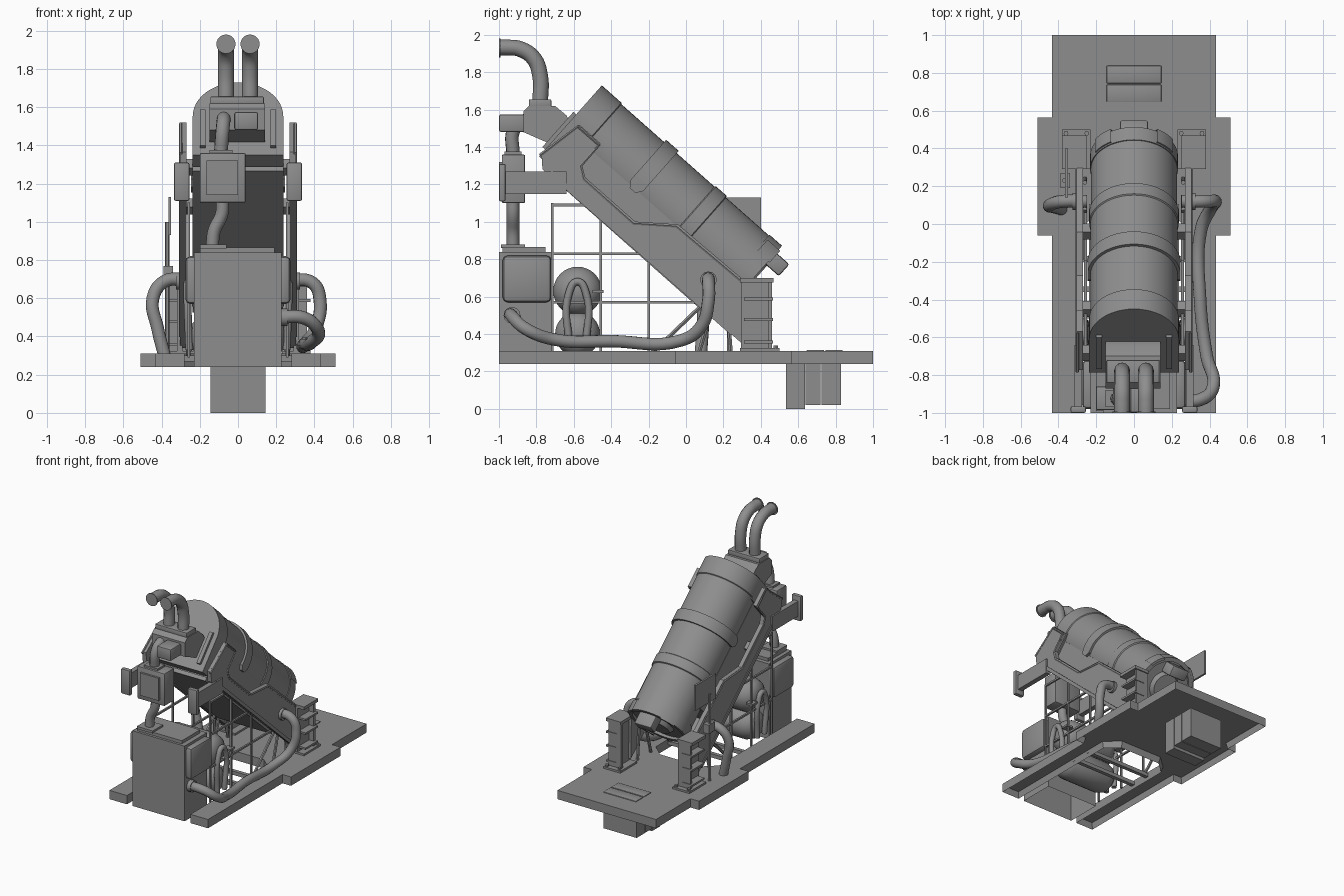
import bpy, bmesh, math
from mathutils import Matrix, Vector

cube = bpy.data.objects.get("Cube")
if cube:
    bpy.data.objects.remove(cube)

grey = bpy.data.materials.new("plain_grey")
grey.use_nodes = True
colour = (0.27, 0.27, 0.27, 1)
grey.diffuse_color = colour
grey.node_tree.nodes["Principled BSDF"].inputs["Base Color"].default_value = colour

FLAT = Matrix.Identity(4)
# Drum frame: local y runs down the drum axis, local z points away from it
TILT = Matrix.Translation((0, -0.607, 1.552)) @ Matrix.Rotation(math.radians(-41.5), 4, 'X')
SIDES = (("left", 1), ("right", -1))


def finish(name, bm, m=FLAT, bevel=0):
    if bevel:
        bmesh.ops.bevel(bm, geom=bm.edges[:], offset=bevel, segments=2, affect='EDGES', profile=0.5)
    bm.transform(m)
    bmesh.ops.recalc_face_normals(bm, faces=bm.faces)
    me = bpy.data.meshes.new(name)
    bm.to_mesh(me)
    bm.free()
    add_mesh(name, me)


def add_mesh(name, me):
    me.materials.clear()
    me.materials.append(grey)
    for p in me.polygons:
        p.use_smooth = True
    me.set_sharp_from_angle(angle=math.radians(32))
    bpy.context.collection.objects.link(bpy.data.objects.new(name, me))


def box(name, xs, ys, zs, m=FLAT, bevel=0):
    bm = bmesh.new()
    bmesh.ops.create_cube(bm, size=1)
    for v in bm.verts:
        v.co = [(r[0] + r[1]) / 2 + c * abs(r[1] - r[0]) for r, c in zip((xs, ys, zs), v.co)]
    finish(name, bm, m, bevel)


def prism(name, pts, lo, hi, axis='X', m=FLAT, hollow=0):
    """Extrude a 2D outline along x (points are y,z) or z (points are x,y)."""
    bm = bmesh.new()
    place = (lambda a, b: (lo, a, b)) if axis == 'X' else (lambda a, b: (a, b, lo))
    base = bm.faces.new([bm.verts.new(place(*p)) for p in pts])
    step = Vector((hi - lo, 0, 0) if axis == 'X' else (0, 0, hi - lo))
    out = bmesh.ops.extrude_face_region(bm, geom=[base], use_keep_orig=True)
    bmesh.ops.translate(bm, vec=step, verts=[g for g in out["geom"] if isinstance(g, bmesh.types.BMVert)])
    bmesh.ops.recalc_face_normals(bm, faces=bm.faces)
    if hollow:
        bmesh.ops.inset_region(bm, faces=[base], thickness=0.015)
        bmesh.ops.translate(bm, vec=(0, 0, hollow), verts=base.verts[:])
    finish(name, bm, m)


def lathe(name, profile, m, steps=48, start=0, sweep=math.tau):
    """Spin (along, radius) points about local y."""
    bm = bmesh.new()
    vs = [bm.verts.new((r, a, 0)) for a, r in profile]
    es = [bm.edges.new(p) for p in zip(vs, vs[1:])]
    bmesh.ops.rotate(bm, verts=vs, matrix=Matrix.Rotation(start, 3, 'Y'))
    bmesh.ops.spin(bm, geom=vs + es, axis=(0, 1, 0), cent=(0, 0, 0), angle=sweep, steps=steps)
    bmesh.ops.remove_doubles(bm, verts=bm.verts, dist=1e-4)
    finish(name, bm, m)


def tube(name, pts, r, m=FLAT, smooth=True):
    cu = bpy.data.curves.new(name, 'CURVE')
    cu.dimensions, cu.bevel_depth, cu.bevel_resolution = '3D', r, 4 if smooth else 1
    cu.use_fill_caps, cu.resolution_u = True, 8
    sp = cu.splines.new('BEZIER' if smooth else 'POLY')
    target = sp.bezier_points if smooth else sp.points
    target.add(len(pts) - 1)
    for p, co in zip(target, pts):
        if smooth:
            p.co = co
            p.handle_left_type = p.handle_right_type = 'AUTO'
        else:
            p.co = (*co, 1)
    ob = bpy.data.objects.new(name, cu)
    bpy.context.collection.objects.link(ob)
    bpy.context.view_layer.update()
    me = bpy.data.meshes.new_from_object(ob.evaluated_get(bpy.context.evaluated_depsgraph_get()))
    bpy.data.objects.remove(ob)
    me.transform(m)
    add_mesh(name, me)


# Base deck: hollow slab with side tabs and an open front bay
half = [(0.28, -1), (0.435, -1), (0.435, -0.06), (0.51, -0.06), (0.51, 0.565), (0.435, 0.565), (0.435, 1)]
bay = [(-0.28, -0.02), (-0.18, 0.07), (0.18, 0.07), (0.28, -0.02)]
prism("base_deck", half + [(-x, y) for x, y in reversed(half)] + bay, 0.24, 0.31, 'Z', hollow=0.05)
for i, y in enumerate((-0.36, -0.2)):
    box(f"bay_crossbar_{i}", (-0.29, 0.29), (y, y + 0.03), (0.27, 0.3))
for i, (a, b, z) in enumerate(((0.535, 0.635, 0), (0.64, 0.72, 0.02), (0.725, 0.83, 0.02))):
    box(f"under_duct_{i}", (-0.145, 0.145), (a, b), (z, 0.26))
for i, y in enumerate((0.645, 0.745)):
    box(f"deck_hatch_{i}", (-0.145, 0.145), (y, y + 0.093), (0.3, 0.316), bevel=0.004)

# Tilted drum with raised bands and end rim
lathe("drum", [(0, 0), (0, 0.237), (0.14, 0.237), (0.145, 0.231), (0.81, 0.231), (0.815, 0.237),
               (0.89, 0.237), (0.895, 0.228), (1.2, 0.228), (1.2, 0.233), (1.29, 0.233),
               (1.29, 0.2), (1.27, 0.2), (1.27, 0.12), (1.3, 0.1), (1.3, 0)], TILT)
prism("drum_band", [(0.45, 0), (0.54, 0), (0.54, -0.04), (0.515, -0.075), (0.475, -0.075), (0.45, -0.04)],
      -0.247, 0.247, m=TILT)
lathe("drum_band_arch", [(0.45, 0.2), (0.45, 0.247), (0.54, 0.247), (0.54, 0.2)], TILT, 28, math.pi, math.pi)
box("head_block", (-0.237, 0.237), (0, 0.16), (-0.27, 0), TILT)
box("drum_cradle", (-0.225, 0.225), (0.1, 1.05), (-0.29, -0.06), TILT)
box("cradle_floor", (-0.238, 0.238), (0.08, 1.2), (-0.31, -0.28), TILT)
for i, a in enumerate((-45, 45, 135, 225)):
    turn = TILT @ Matrix.Rotation(math.radians(a), 4, 'Y')
    lathe(f"rim_clasp_{i}", [(1.21, 0.22), (1.21, 0.24), (1.3, 0.24), (1.3, 0.22)], turn, 6,
          -math.pi / 2 - 0.25, 0.5)
box("rim_latch", (-0.075, 0.075), (1.25, 1.385), (0.1, 0.185), TILT, 0.012)

# Side frames, raised edging, arms and corner posts
frame = [(0, -0.25), (0.05, 0), (0.2, 0), (0.2, -0.15), (0.26, -0.19), (0.616, -0.19), (0.797, -0.05),
         (1.25, -0.04), (1.49, -0.3), (0.06, -0.31)]
for side, s in SIDES:
    prism(f"{side}_frame", frame, s * 0.27, s * 0.303, m=TILT)
    tube(f"{side}_frame_edging", [(s * 0.3, a, b - 0.012) for a, b in frame[:8]], 0.01, TILT, False)
    box(f"{side}_frame_rail", (s * 0.295, s * 0.31), (0.1, 1.4), (-0.305, -0.28), TILT)
    for i, u in enumerate((0.09, 0.4, 0.95)):
        box(f"{side}_cradle_tie_{i}", (s * 0.2, s * 0.28), (u, u + 0.06), (-0.28, -0.22), TILT)
    box(f"{side}_cap_strip", (s * 0.17, s * 0.2), (-0.02, 0.01), (-0.22, 0.03), TILT)
    box(f"{side}_arm", (s * 0.275, s * 0.315), (-0.99, -0.64), (1.15, 1.27))
    box(f"{side}_arm_plate", (s * 0.255, s * 0.335), (-1, -0.965), (1.11, 1.31), bevel=0.008)
    box(f"{side}_post_web", (s * 0.29, s * 0.32), (0.295, 0.46), (0.31, 0.69))
    box(f"{side}_post_back", (s * 0.25, s * 0.36), (0.44, 0.46), (0.31, 0.69))
    for z in (0.35, 0.47, 0.58):
        box(f"{side}_post_shelf_{z}", (s * 0.29, s * 0.38), (0.31, 0.465), (z, z + 0.015))
    box(f"{side}_post_cap", (s * 0.25, s * 0.38), (0.29, 0.468), (0.675, 0.7))
    box(f"{side}_post_foot", (s * 0.23, s * 0.38), (0.29, 0.5), (0.31, 0.325))
    for i, (x, y) in enumerate(((0.25, 0.48), (0.36, 0.48))):
        lathe(f"{side}_foot_bolt_{i}", [(0, 0), (0, 0.013), (0.015, 0.013), (0.015, 0)],
              Matrix.Translation((s * x, y, 0.34)) @ Matrix.Rotation(-math.pi / 2, 4, 'X'), 6)
    # Thin lattice behind the cabinet
    for y, top in ((-0.715, 1.1), (-0.455, 1.1), (-0.2, 0.83)):
        box(f"{side}_lattice_post_{y}", (s * 0.25, s * 0.264), (y - 0.007, y + 0.007), (0.29, top))
    for z, end in ((1.09, -0.455), (0.83, -0.2), (0.57, 0.06)):
        box(f"{side}_lattice_bar_{z}", (s * 0.25, s * 0.264), (-0.715, end), (z - 0.007, z + 0.007))
    for i, (a, b) in enumerate(((-0.18, 0.08), (0.07, 0.14), (0.24, 0.22))):
        tube(f"{side}_strut_{i}", [(s * 0.26, a, 0.3), (s * 0.26, b, 0.55)], 0.012, smooth=False)
    box(f"{side}_cabinet_panel", (s * 0.2, s * 0.275), (-0.98, -0.72), (0.57, 0.82), bevel=0.025)

# Front cabinet, open underneath
prism("cabinet", [(-0.23, -1), (0.228, -1), (0.228, -0.717), (-0.23, -0.717)], 0.24, 0.84, 'Z', hollow=0.58)
box("cabinet_lid", (-0.2, 0.19), (-0.98, -0.75), (0.83, 0.865))
box("cabinet_flange", (-0.2, -0.06), (-0.99, -0.86), (0.86, 0.88))

# Horizontal tanks with straps
for i, (z, r) in enumerate(((0.63, 0.13), (0.4, 0.12))):
    m = Matrix.Translation((0, -0.58, z)) @ Matrix.Rotation(math.pi / 2, 4, 'Z')
    lathe(f"tank_{i}", [(-0.25, 0), (-0.24, r * 0.55), (-0.21, r * 0.85), (-0.16, r),
                        (0.16, r), (0.21, r * 0.85), (0.24, r * 0.55), (0.25, 0)], m, 32)
for side, s in SIDES:
    tube(f"{side}_tank_handle", [(s * 0.255, -0.625, 0.33), (s * 0.265, -0.625, 0.62), (s * 0.265, -0.58, 0.68),
                                 (s * 0.265, -0.535, 0.62), (s * 0.255, -0.535, 0.33)], 0.02)
    box(f"{side}_tank_valve", (s * 0.22, s * 0.28), (-0.5, -0.44), (0.62, 0.635))

# Head housing with twin stacks
prism("head_housing", [(-0.87, 1.48), (-0.71, 1.41), (-0.6, 1.43), (-0.6, 1.5), (-0.64, 1.57),
                       (-0.7, 1.62), (-0.84, 1.62), (-0.87, 1.59)], -0.15, 0.14)
box("stack_flange", (-0.145, 0.135), (-0.84, -0.72), (1.61, 1.655), bevel=0.006)
box("head_lamp", (-0.02, 0.105), (-1, -0.85), (1.48, 1.575), bevel=0.012)
for side, s in SIDES:
    tube(f"{side}_stack", [(s * 0.063, -0.78, 1.63), (s * 0.063, -0.78, 1.78), (s * 0.063, -0.815, 1.875),
                           (s * 0.063, -0.89, 1.925), (s * 0.063, -0.95, 1.932), (s * 0.063, -1, 1.932)], 0.042)
    lathe(f"{side}_stack_lip", [(0, 0), (0, 0.05), (0.007, 0.05), (0.007, 0)],
          Matrix.Translation((s * 0.063, -1, 1.93)), 24)

# Hanging control box and its pipes
box("control_box", (-0.2, 0.04), (-0.985, -0.86), (1.1, 1.36), bevel=0.008)
box("control_box_door", (-0.165, 0), (-1, -0.98), (1.14, 1.32))
box("control_box_flange", (-0.15, -0.03), (-0.97, -0.88), (1.35, 1.375))
tube("upper_feed_pipe", [(-0.075, -0.82, 1.54), (-0.075, -0.88, 1.535), (-0.08, -0.922, 1.49),
                         (-0.09, -0.925, 1.36)], 0.036)
tube("lower_feed_pipe", [(-0.08, -0.925, 1.11), (-0.085, -0.925, 1.04), (-0.125, -0.925, 0.95),
                         (-0.135, -0.925, 0.86)], 0.034)

# Side hoses and collars
tube("left_hose", [(0.2, -0.93, 0.5), (0.35, -0.93, 0.495), (0.42, -0.86, 0.43), (0.385, -0.7, 0.37),
                   (0.35, -0.4, 0.362), (0.355, -0.03, 0.365), (0.405, 0.08, 0.44), (0.43, 0.12, 0.58),
                   (0.39, 0.12, 0.68), (0.25, 0.12, 0.69)], 0.034)
tube("right_hose", [(-0.25, 0.12, 0.69), (-0.38, 0.12, 0.69), (-0.445, 0.1, 0.6), (-0.42, 0.09, 0.44),
                    (-0.385, 0.08, 0.3)], 0.034)
for name, s, y, z in (("left", 1, 0.12, 0.69), ("right", -1, 0.12, 0.69), ("cabinet", 0.8, -0.93, 0.5)):
    tube(f"{name}_hose_collar", [(s * 0.28, y, z), (s * 0.325, y, z)], 0.045)

# Upright screen on a thin pole
box("screen", (-0.365, -0.35), (0.14, 0.4), (0.93, 1.13))
tube("screen_pole", [(-0.37, 0.23, 0.3), (-0.37, 0.23, 1.0)], 0.012, smooth=False)
box("screen_controls", (-0.39, -0.34), (0.19, 0.27), (0.7, 0.77))
